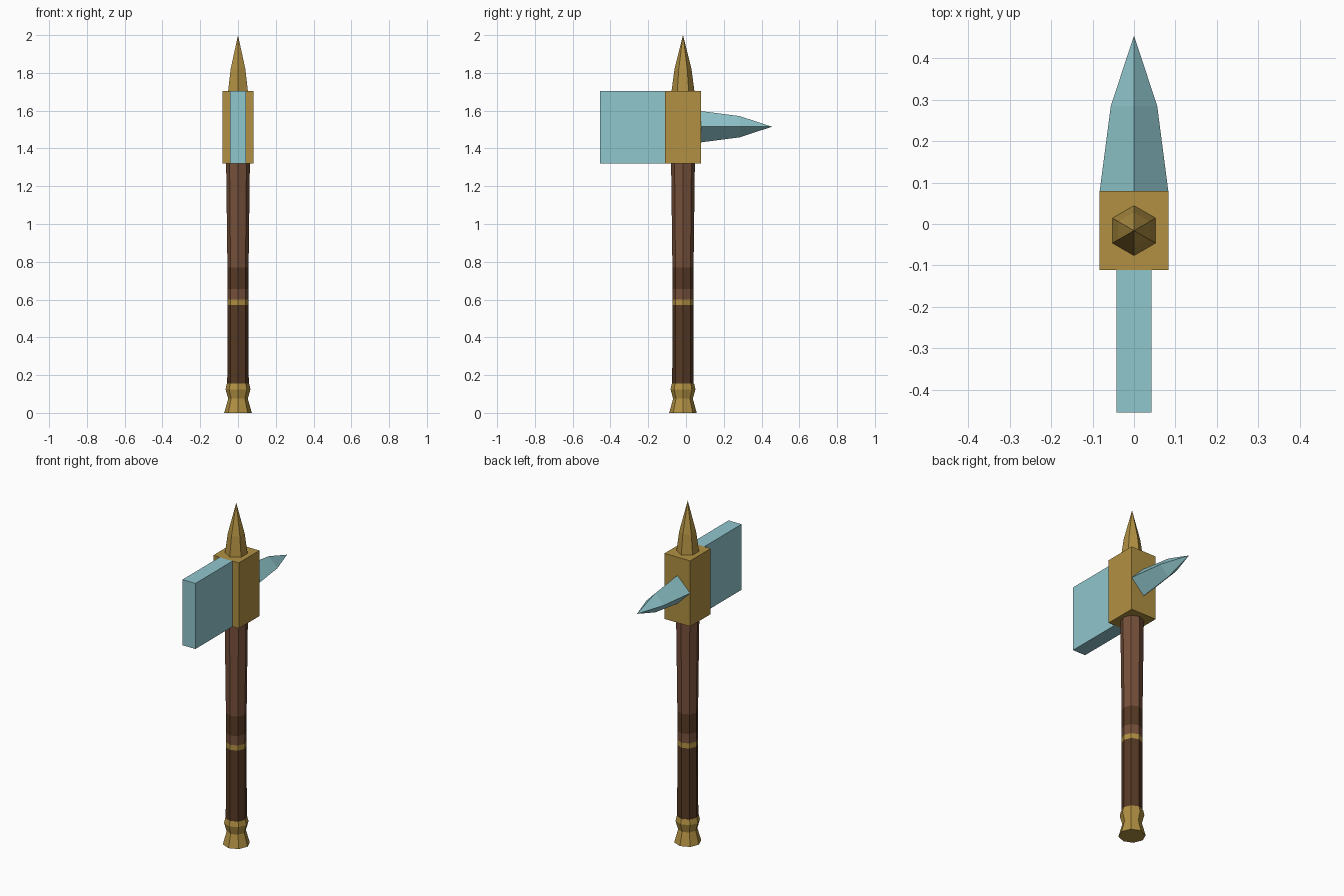
import bpy, bmesh, math
from mathutils import Matrix, Vector

if "Cube" in bpy.data.objects:
    bpy.data.objects.remove(bpy.data.objects["Cube"], do_unlink=True)

AXIS_Y = -0.016  # the shaft sits slightly ahead of the centre


def make_material(name, color):
    mat = bpy.data.materials.new(name)
    mat.use_nodes = True
    mat.diffuse_color = (*color, 1)
    mat.node_tree.nodes["Principled BSDF"].inputs["Base Color"].default_value = (*color, 1)
    return mat


gold = make_material("gold", (0.44, 0.28, 0.055))
steel = make_material("pale blue steel", (0.28, 0.57, 0.61))
wood = make_material("brown wood", (0.18, 0.08, 0.043))
leather = make_material("dark leather", (0.095, 0.041, 0.018))


def finish(bm, name, mats):
    bmesh.ops.recalc_face_normals(bm, faces=bm.faces)
    mesh = bpy.data.meshes.new(name)
    bm.to_mesh(mesh)
    bm.free()
    for mat in mats:
        mesh.materials.append(mat)
    obj = bpy.data.objects.new(name, mesh)
    bpy.context.collection.objects.link(obj)
    return obj


def loft(name, profile, sides, mats, turn=0.0, place=Matrix(), bands=None):
    """Join rings of (height, radius); radius 0 closes to a point."""
    bm = bmesh.new()
    rings = []
    for z, r in profile:
        count = sides if r > 0 else 1
        rings.append([bm.verts.new(place @ Vector((
            r * math.cos(turn + math.tau * i / sides),
            r * math.sin(turn + math.tau * i / sides), z))) for i in range(count)])
    for level, (low, high) in enumerate(zip(rings, rings[1:])):
        for i in range(sides):
            j = (i + 1) % sides
            corners = [low[i], low[j]]
            corners += [high[0]] if len(high) == 1 else [high[j], high[i]]
            bm.faces.new(corners).material_index = bands[level] if bands else 0
    bm.faces.new(rings[0][::-1])
    if len(rings[-1]) > 1:
        bm.faces.new(rings[-1])
    return finish(bm, name, mats)


def box(name, low, high, mat):
    low, high = Vector(low), Vector(high)
    bm = bmesh.new()
    place = Matrix.Translation((low + high) / 2) @ Matrix.Diagonal((*(high - low), 1))
    bmesh.ops.create_cube(bm, size=1, matrix=place)
    return finish(bm, name, [mat])


upright = Matrix.Translation((0, AXIS_Y, 0))

# Octagonal shaft: leather grip, gold ring, wood, leather wrap, wood
loft("handle",
     [(0.15, 0.057), (0.57, 0.056), (0.60, 0.056), (0.655, 0.056),
      (0.77, 0.056), (0.93, 0.058), (1.33, 0.063)],
     8, [wood, leather, gold], place=upright, bands=[1, 2, 0, 1, 0, 0])

# Flared foot
loft("pommel", [(0, 0.073), (0.075, 0.052), (0.125, 0.066), (0.155, 0.059)],
     8, [gold], place=upright)

# Head block and flat hammer plate
box("head_block", (-0.083, -0.111, 1.32), (0.083, 0.08, 1.705), gold)
box("front_blade", (-0.042, -0.455, 1.32), (0.042, -0.111, 1.705), steel)

# Six-sided top spike
loft("top_spike", [(1.70, 0.061), (1.82, 0.045), (2.0, 0)], 6, [gold],
     turn=math.pi / 2, place=upright)

# Four-sided rear spike pointing back
backward = Matrix.Translation((0, 0, 1.515)) @ Matrix.Rotation(-math.pi / 2, 4, "X")
loft("rear_spike", [(0.078, 0.083), (0.285, 0.056), (0.455, 0)], 4, [steel],
     place=backward)
